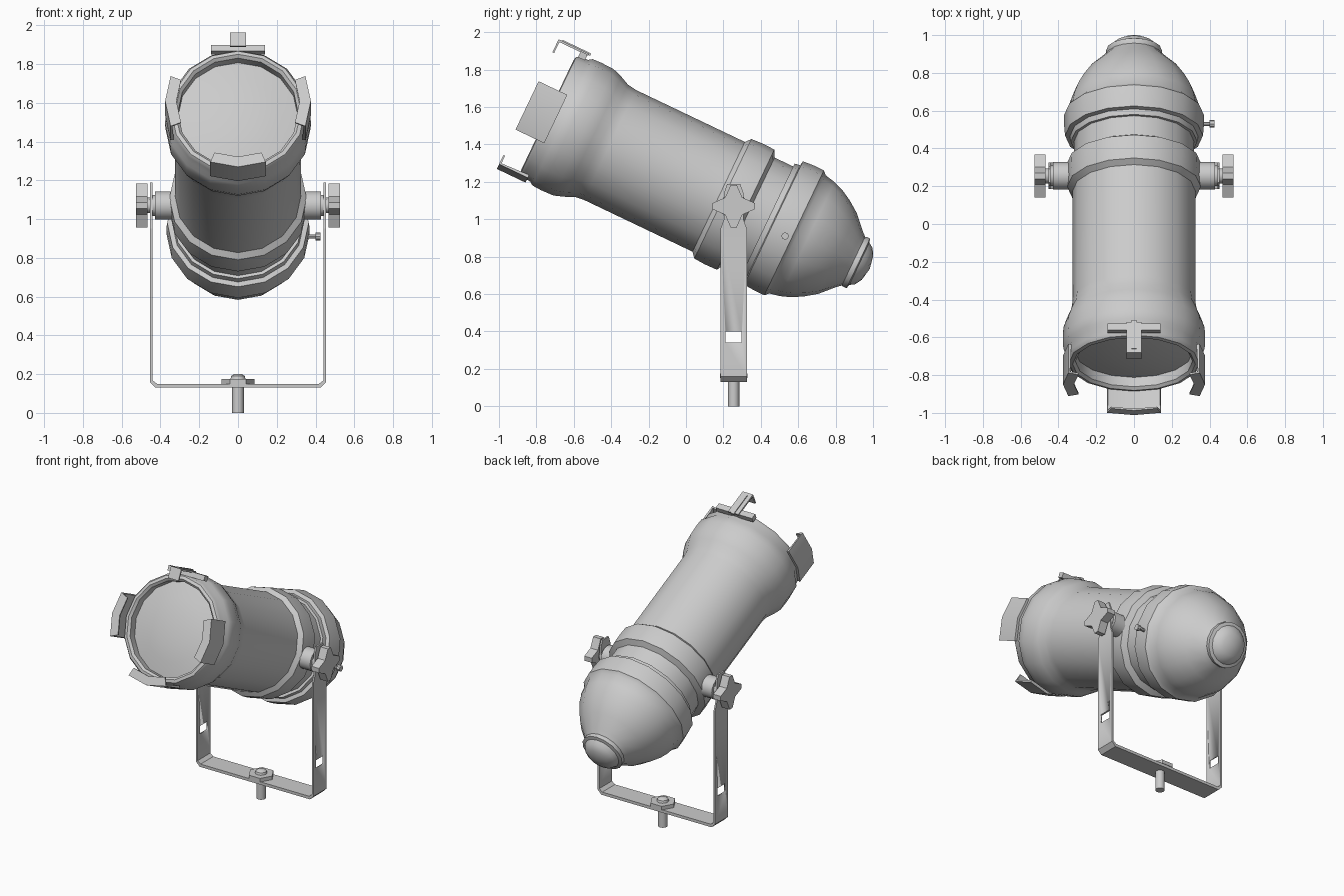
import bpy, bmesh
from math import sin, cos, pi, radians
from mathutils import Matrix, Vector

if "Cube" in bpy.data.objects:
    bpy.data.objects.remove(bpy.data.objects["Cube"])

grey = bpy.data.materials.new("light_grey_metal")
grey.use_nodes = True
colour = (0.6, 0.6, 0.6, 1)
grey.diffuse_color = colour
grey.node_tree.nodes["Principled BSDF"].inputs["Base Color"].default_value = colour

# Lamp frame: local z runs back along the lamp, local -y points to its top
TILT = Matrix.Translation((0, 0.468, 0.98)) @ Matrix.Rotation(radians(-115.5), 4, 'X')
PIVOT = Vector((0, 0.255, 1.07))


def finish(name, bm, matrix=Matrix()):
    """Clean the mesh, shade it smooth with sharp creases, and link it."""
    bmesh.ops.remove_doubles(bm, verts=bm.verts, dist=1e-5)
    bmesh.ops.transform(bm, matrix=matrix, verts=bm.verts)
    bmesh.ops.recalc_face_normals(bm, faces=bm.faces)
    for f in bm.faces:
        f.smooth = True
    for e in bm.edges:
        e.smooth = len(e.link_faces) == 2 and e.calc_face_angle(0) < radians(35)
    mesh = bpy.data.meshes.new(name)
    bm.to_mesh(mesh)
    bm.free()
    mesh.materials.append(grey)
    ob = bpy.data.objects.new(name, mesh)
    bpy.context.scene.collection.objects.link(ob)
    return ob


def lathe(name, profile, matrix=TILT, sides=16):
    """Spin (radius, height) points, from axis to axis, about local z."""
    bm = bmesh.new()
    rings = []
    for r, h in profile:
        if r == 0:
            rings.append([bm.verts.new((0, 0, h))] * sides)
        else:
            rings.append([bm.verts.new((r * cos(2 * pi * i / sides), r * sin(2 * pi * i / sides), h))
                          for i in range(sides)])
    for a, b in zip(rings, rings[1:]):
        for i in range(sides):
            j = (i + 1) % sides
            bm.faces.new(list(dict.fromkeys((a[i], a[j], b[j], b[i]))))
    return finish(name, bm, matrix)


def rod(name, radius, low, high, matrix, sides=12):
    return lathe(name, [(0, low), (radius, low), (radius, high), (0, high)], matrix, sides)


def arc(name, section, centre, half, steps=2):
    """Sweep a closed (radius, height) section over part of a turn."""
    bm = bmesh.new()
    rows = []
    for i in range(steps + 1):
        a = radians(centre - half + 2 * half * i / steps)
        rows.append([bm.verts.new((r * cos(a), r * sin(a), h)) for r, h in section])
    n = len(section)
    for a, b in zip(rows, rows[1:]):
        for i in range(n):
            bm.faces.new((a[i], a[(i + 1) % n], b[(i + 1) % n], b[i]))
    bm.faces.new(rows[0])
    bm.faces.new(rows[-1])
    return finish(name, bm, TILT)


def prism(name, outline, axis, low, high, matrix=Matrix()):
    """Extrude a flat outline along x or y."""
    bm = bmesh.new()
    put = {'X': lambda p, d: (d, p[0], p[1]), 'Y': lambda p, d: (p[0], d, p[1])}[axis]
    a, b = [[bm.verts.new(put(p, d)) for p in outline] for d in (low, high)]
    n = len(a)
    for i in range(n):
        bm.faces.new((a[i], a[(i + 1) % n], b[(i + 1) % n], b[i]))
    bm.faces.new(a)
    bm.faces.new(b)
    return finish(name, bm, matrix)


def rect(u0, u1, v0, v1):
    return [(u0, v0), (u1, v0), (u1, v1), (u0, v1)]


# Lamp housing
lathe("front_can", [
    (0, -1.26), (0.31, -1.26), (0.31, -1.325), (0.325, -1.34), (0.345, -1.335),
    (0.358, -1.315), (0.36, -1.27), (0.374, -1.25), (0.377, -1.2), (0.374, -1.125),
    (0.355, -1.07), (0.332, -1.02), (0.325, -0.97), (0.325, -0.325),
    (0.354, -0.3), (0.358, -0.235), (0.356, -0.165), (0.318, -0.145),
    (0.318, -0.02), (0, -0.02)])
lathe("lens", [(0, -1.31), (0.11, -1.305), (0.21, -1.293), (0.312, -1.27), (0, -1.25)])
lathe("rear_housing", [
    (0, -0.035), (0.335, -0.035), (0.34, -0.005), (0.365, 0.0), (0.37, 0.06), (0.37, 0.122),
    (0.35, 0.142), (0.338, 0.2), (0.318, 0.255), (0.285, 0.315), (0.24, 0.378),
    (0.165, 0.45), (0.13, 0.49), (0, 0.49)])
lathe("end_cap", [
    (0, 0.465), (0.14, 0.465), (0.147, 0.48), (0.147, 0.502), (0.125, 0.508),
    (0.108, 0.535), (0.07, 0.557), (0, 0.57)])

# Hooked filter holders on both sides and underneath
hook = [(0.376, -1.29), (0.376, -1.46), (0.318, -1.46), (0.318, -1.45), (0.366, -1.45), (0.358, -1.29)]
for name, angle in (("left_clip", 0), ("right_clip", 180), ("bottom_clip", 90)):
    arc(name, hook, angle, 22.4)

# Spring latch on top
prism("latch_base", rect(-0.385, -0.35, -1.325, -1.285), 'X', -0.14, 0.14, TILT)
prism("latch_hook", [(-0.38, -1.28), (-0.392, -1.28), (-0.392, -1.46), (-0.315, -1.46),
                     (-0.315, -1.45), (-0.38, -1.45)], 'X', -0.04, 0.04, TILT)
prism("latch_rib", rect(-0.398, -0.385, -1.44, -1.27), 'X', -0.012, 0.012, TILT)

# U-shaped yoke with a square hole cut through both arms
half_u = [(0.453, 0.95), (0.453, 0.158), (0.425, 0.13)]
inner_u = [(0.418, 0.15), (0.441, 0.168), (0.441, 0.95)]
right = half_u + inner_u[:1]
outline = half_u + [(-x, z) for x, z in reversed(half_u)]
outline += [(-x, z) for x, z in reversed(inner_u)] + inner_u
yoke = prism("yoke", outline, 'Y', 0.185, 0.325)
cutter = prism("hole_cutter", rect(0.212, 0.298, 0.34, 0.4), 'X', -0.6, 0.6)
cutter.hide_render = True
cut = yoke.modifiers.new("arm_holes", 'BOOLEAN')
cut.operation = 'DIFFERENCE'
cut.solver = 'EXACT'
cut.object = cutter
bpy.context.view_layer.update()
yoke_eval = yoke.evaluated_get(bpy.context.evaluated_depsgraph_get())
cut_mesh = bpy.data.meshes.new_from_object(yoke_eval)
yoke.modifiers.clear()
yoke.data = cut_mesh
bpy.data.objects.remove(cutter)

# Arm tips, pivots and clamp knobs
tip_half = [(0.07, 0.95), (0.052, 1.0), (0.052, 1.14), (0.035, 1.188)]
tip = [(PIVOT.y + y, z) for y, z in tip_half] + [(PIVOT.y - y, z) for y, z in reversed(tip_half)]
star = []
for k in range(4):
    a = k * pi / 2
    for r, turn in ((0.115, -0.14), (0.115, 0.14), (0.065, pi / 4)):
        star.append((PIVOT.y + r * cos(a + turn), PIVOT.z + r * sin(a + turn)))
for side, sign in (("left", 1), ("right", -1)):
    sideways = Matrix.Translation(PIVOT) @ Matrix.Rotation(sign * pi / 2, 4, 'Y')
    prism(side + "_arm_tip", tip, 'X', sign * 0.441, sign * 0.453)
    rod(side + "_pivot_hub", 0.073, 0.33, 0.428, sideways, 16)
    rod(side + "_pivot_washer", 0.055, 0.428, 0.441, sideways)
    rod(side + "_knob_neck", 0.04, 0.44, 0.475, sideways)
    prism(side + "_knob", star, 'X', sign * 0.468, sign * 0.526)

# Locking screw on the rear housing
screw = Matrix.Translation((0, 0.53, 0.91)) @ Matrix.Rotation(pi / 2, 4, 'Y')
rod("screw_shank", 0.011, 0.33, 0.405, screw, 8)
rod("screw_head", 0.02, 0.4, 0.425, screw, 8)

# Mounting bolt under the yoke
base = Matrix.Translation((0, PIVOT.y, 0))
rod("mounting_bolt", 0.03, 0, 0.16, base)
rod("bolt_washer", 0.085, 0.15, 0.175, base, 6)
lathe("bolt_head", [(0, 0.17), (0.04, 0.17), (0.035, 0.19), (0.02, 0.2), (0, 0.2)], base, 12)
